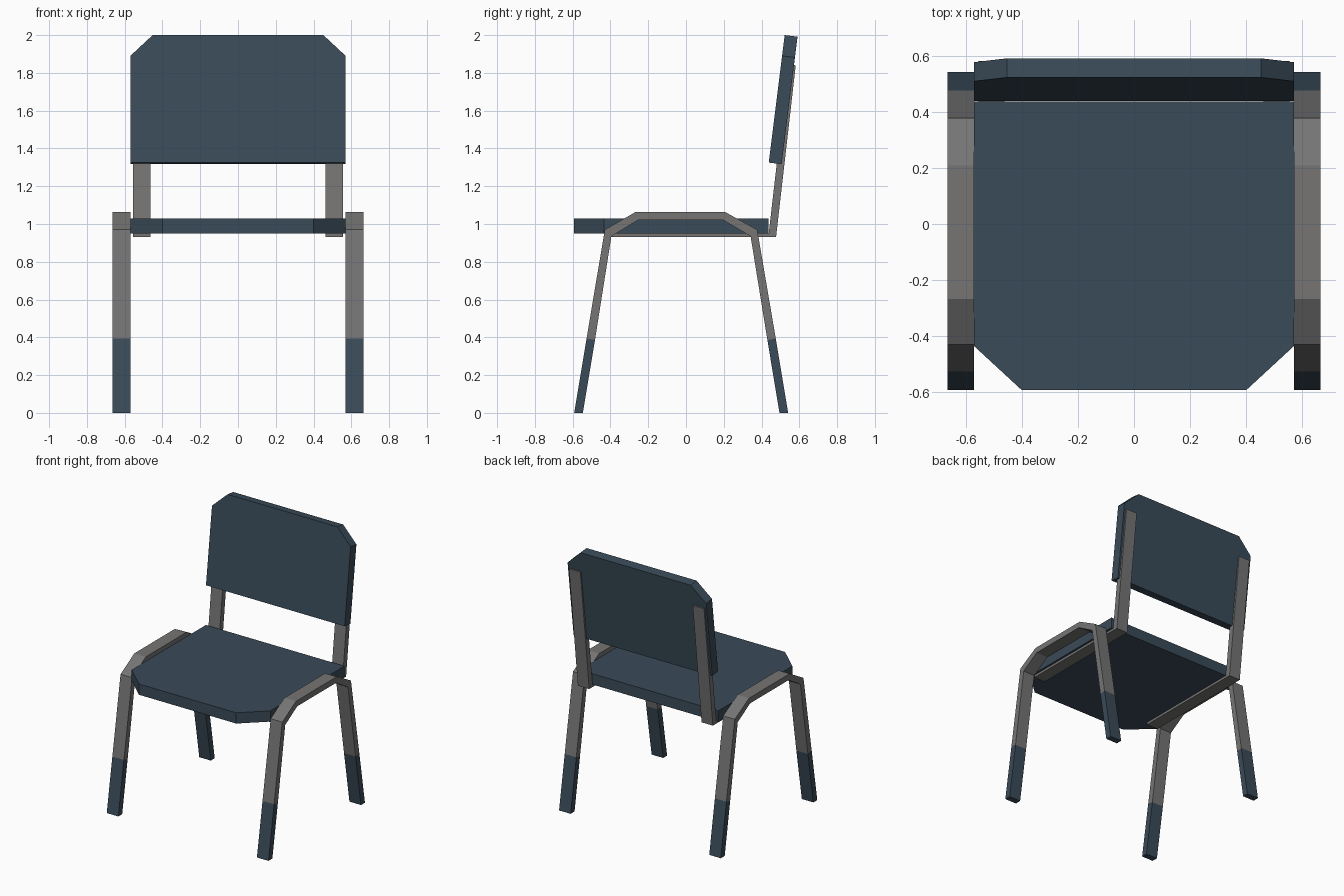
import bpy, bmesh
from mathutils import Vector

if "Cube" in bpy.data.objects:
    bpy.data.objects.remove(bpy.data.objects["Cube"])


def material(name, rgb):
    m = bpy.data.materials.new(name)
    m.diffuse_color = (*rgb, 1)
    m.use_nodes = True
    m.node_tree.nodes["Principled BSDF"].inputs["Base Color"].default_value = m.diffuse_color
    return m


blue = material("slate blue", (0.042, 0.070, 0.098))
grey = material("frame grey", (0.180, 0.177, 0.175))


def finish(name, bm, mats, mirror=False):
    bmesh.ops.recalc_face_normals(bm, faces=bm.faces)
    me = bpy.data.meshes.new(name)
    bm.to_mesh(me)
    bm.free()
    for m in mats:
        me.materials.append(m)
    ob = bpy.data.objects.new(name, me)
    bpy.context.collection.objects.link(ob)
    if mirror:
        ob.modifiers.new("Mirror", 'MIRROR').use_axis[0] = True
    return ob


def slab(name, outline, offset, mat):
    """Flat outline pushed along an offset vector."""
    bm = bmesh.new()
    face = bm.faces.new([bm.verts.new(p) for p in outline])
    ext = bmesh.ops.extrude_face_region(bm, geom=[face], use_keep_orig=True)
    verts = [g for g in ext["geom"] if isinstance(g, bmesh.types.BMVert)]
    bmesh.ops.translate(bm, verts=verts, vec=Vector(offset))
    return finish(name, bm, [mat])


def bent_bar(name, outer, inner, x0, x1, mats, foot_z=-1.0):
    """Flat bar following paired (y, z) points; faces below foot_z use the second colour."""
    bm = bmesh.new()
    rings = [[bm.verts.new(p) for p in ((x0, *o), (x1, *o), (x1, *i), (x0, *i))]
             for o, i in zip(outer, inner)]
    for a, b in zip(rings, rings[1:]):
        for k in range(4):
            n = (k + 1) % 4
            bm.faces.new((a[k], a[n], b[n], b[k]))
    bm.faces.new(rings[0])
    bm.faces.new(rings[-1])
    for f in bm.faces:
        f.material_index = int(f.calc_center_median().z < foot_z)
    return finish(name, bm, mats, mirror=True)


# Seat with clipped front corners
slab("seat",
     [(-0.57, 0.437, 0.95), (-0.57, -0.435, 0.95), (-0.40, -0.592, 0.95),
      (0.40, -0.592, 0.95), (0.57, -0.435, 0.95), (0.57, 0.437, 0.95)],
     (0, 0, 0.08), blue)

# Leaning backrest with clipped top corners
lean = lambda x, z: (x, 0.438 + (z - 1.325) * 0.125, z)
slab("backrest",
     [lean(-0.57, 1.325), lean(0.57, 1.325), lean(0.57, 1.89),
      lean(0.452, 2.0), lean(-0.452, 2.0), lean(-0.57, 1.89)],
     (0, 0.068, -0.0085), blue)

# Side leg frames: front leg, arch over the seat edge, back leg; blue feet
bent_bar("leg_frames",
         [(-0.592, 0), (-0.526, 0.395), (-0.43, 0.97), (-0.268, 1.063),
          (0.208, 1.063), (0.377, 0.97), (0.475, 0.395), (0.541, 0)],
         [(-0.546, 0), (-0.482, 0.385), (-0.395, 0.935), (-0.255, 1.02),
          (0.198, 1.02), (0.342, 0.935), (0.431, 0.385), (0.495, 0)],
         0.57, 0.665, [grey, blue], foot_z=0.385)

# L-shaped supports under the seat and up behind the backrest
bent_bar("back_supports",
         [(-0.41, 0.932), (0.477, 0.932), (0.581, 1.84)],
         [(-0.41, 0.951), (0.438, 0.951), (0.541, 1.845)],
         0.462, 0.555, [grey])
